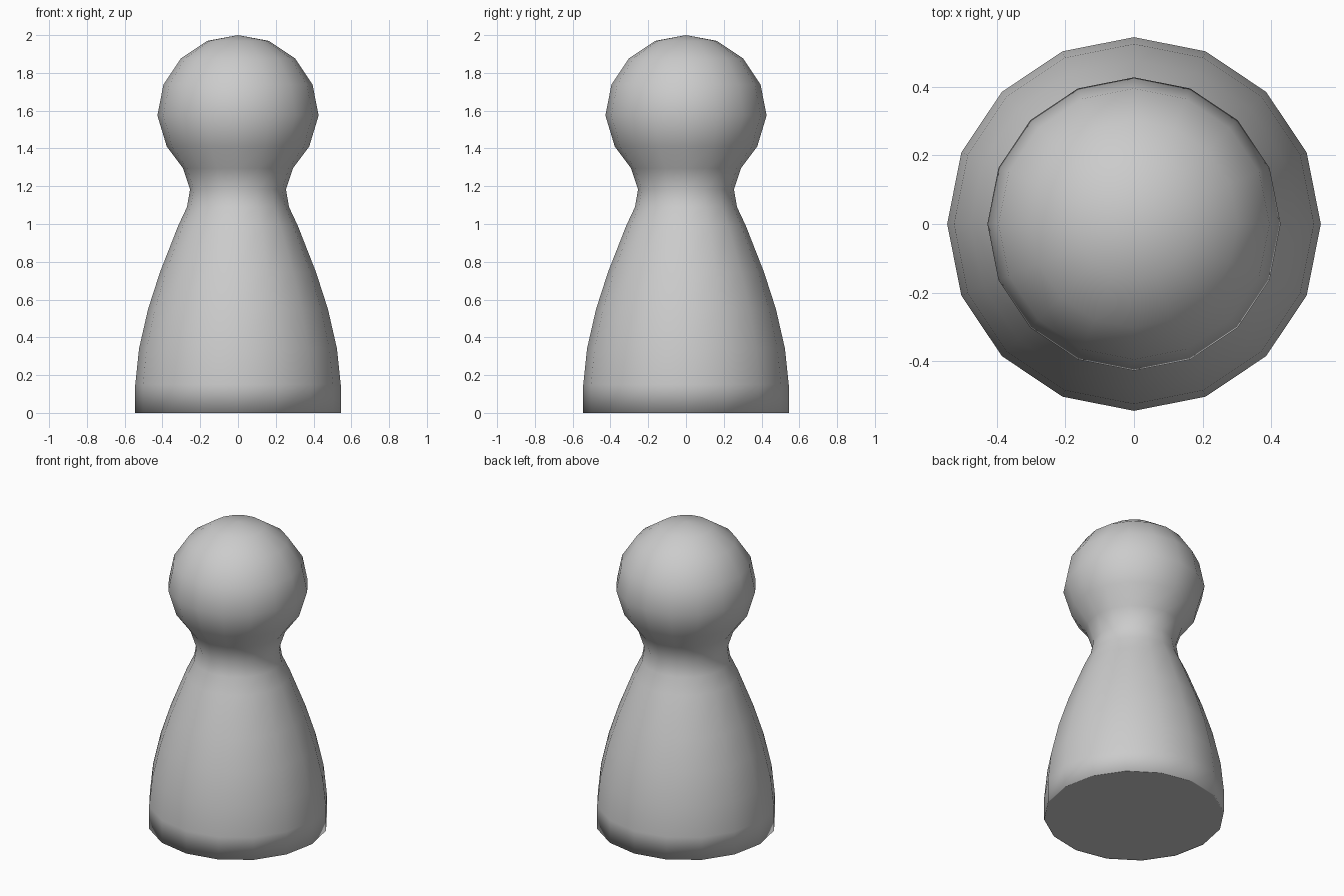
import bpy, bmesh, math

if "Cube" in bpy.data.objects:
    bpy.data.objects.remove(bpy.data.objects["Cube"])

SIDES = 16
HEAD_R, HEAD_Z = 0.427, 1.575

# Half profile (radius, height): narrow underside rim, body, neck, lower head
profile = [
    (0.538, 0.0), (0.544, 0.0), (0.544, 0.15), (0.524, 0.34), (0.476, 0.55),
    (0.413, 0.745), (0.317, 0.99), (0.27, 1.09), (0.254, 1.183),
    (0.291, 1.295), (0.377, 1.41),
]
# Upper head follows a sphere
for i in range(4):
    a = math.radians(22.5 * i)
    profile.append((HEAD_R * math.cos(a), HEAD_Z + HEAD_R * math.sin(a)))

bm = bmesh.new()
rings = []
for r, z in profile:
    rings.append([bm.verts.new((r * math.cos(k * math.tau / SIDES),
                                r * math.sin(k * math.tau / SIDES), z))
                  for k in range(SIDES)])

# Lathed side walls
for low, high in zip(rings, rings[1:]):
    for k in range(SIDES):
        n = (k + 1) % SIDES
        bm.faces.new((low[k], low[n], high[n], high[k]))

# Crown of the head and flat underside
top = bm.verts.new((0, 0, 2.0))
for k in range(SIDES):
    bm.faces.new((rings[-1][k], rings[-1][(k + 1) % SIDES], top))
bottom = bm.faces.new(rings[0][::-1])

for f in bm.faces:
    f.smooth = f is not bottom

mesh = bpy.data.meshes.new("game_pawn")
bm.to_mesh(mesh)
bm.free()
pawn = bpy.data.objects.new("game_pawn", mesh)
bpy.context.collection.objects.link(pawn)
